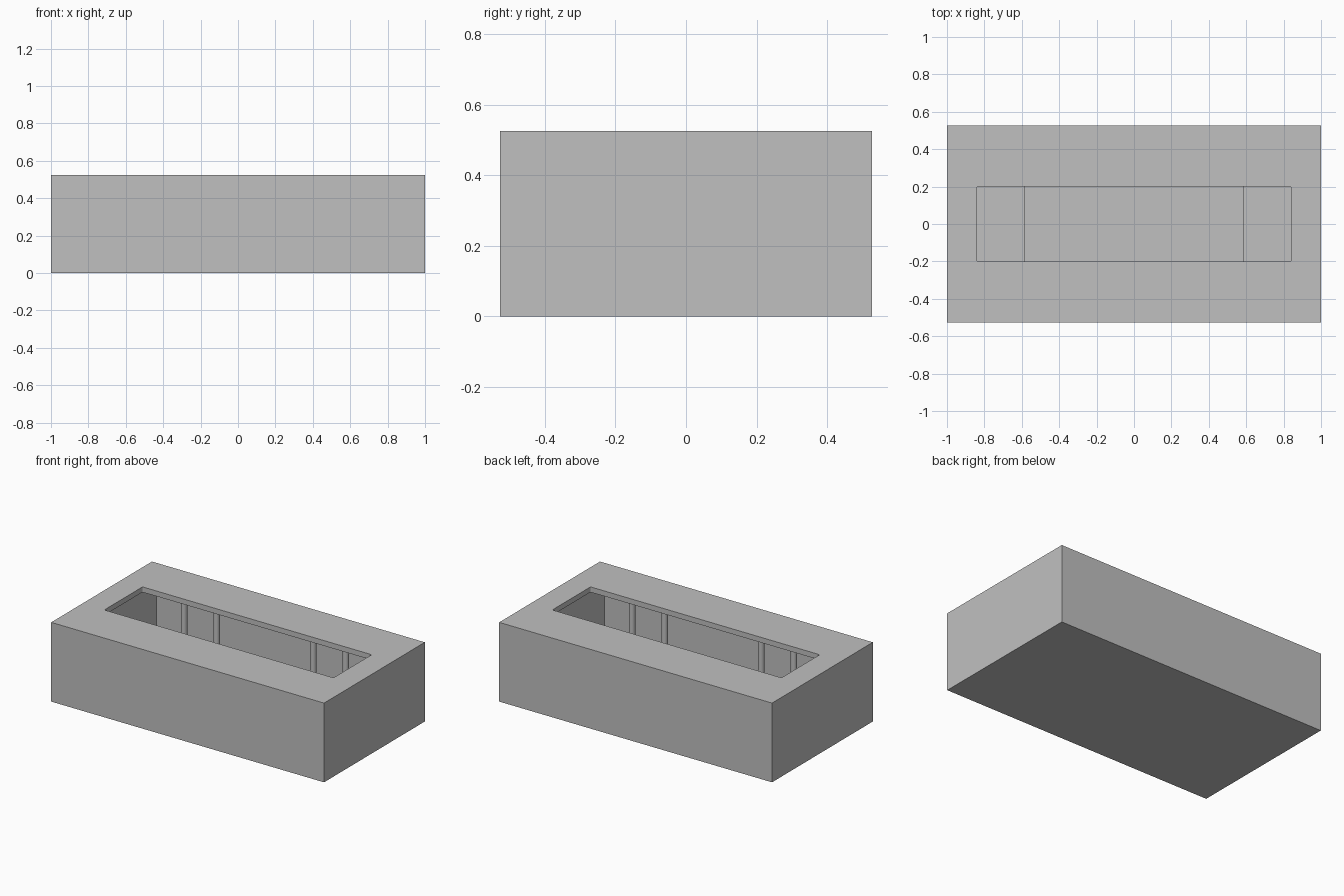
import bpy, bmesh
from mathutils import Matrix, Vector

if "Cube" in bpy.data.objects:
    bpy.data.objects.remove(bpy.data.objects["Cube"])

grey = bpy.data.materials.new("plain_grey")
grey.diffuse_color = (0.527, 0.527, 0.527, 1)
grey.use_nodes = True
grey.node_tree.nodes["Principled BSDF"].inputs["Base Color"].default_value = grey.diffuse_color


def finish(bm, name):
    me = bpy.data.meshes.new(name)
    bm.to_mesh(me)
    bm.free()
    me.materials.append(grey)
    ob = bpy.data.objects.new(name, me)
    bpy.context.collection.objects.link(ob)
    return ob


def box(name, sx, sy, z0, z1, round_corner=0):
    bm = bmesh.new()
    bmesh.ops.create_cube(bm, size=1, matrix=Matrix.Translation((0, 0, (z0 + z1) / 2))
                          @ Matrix.Diagonal((sx, sy, z1 - z0, 1)))
    if round_corner:
        upright = [e for e in bm.edges
                   if abs(e.verts[0].co.z - e.verts[1].co.z) > 0.01]
        bmesh.ops.bevel(bm, geom=upright, offset=round_corner, segments=3,
                        profile=0.5, affect='EDGES')
    return finish(bm, name)


def post(name, x, y, z0, z1, radius):
    bm = bmesh.new()
    bmesh.ops.create_cone(bm, cap_ends=True, segments=24, radius1=radius, radius2=radius,
                          depth=z1 - z0, matrix=Matrix.Translation((x, y, (z0 + z1) / 2)))
    for f in bm.faces:
        f.smooth = abs(f.normal.z) < 0.5
    for e in bm.edges:
        e.smooth = all(f.smooth for f in e.link_faces)
    return finish(bm, name)


LENGTH, WIDTH, HEIGHT = 2.0, 1.055, 0.525
LIP = HEIGHT - 0.035
FLOOR = 0.1

# Outer body, hollowed below a thin top lip with a long opening
body = box("body", LENGTH, WIDTH, 0, HEIGHT)
cavity = box("cavity_cutter", 1.76, 0.81, FLOOR, LIP)
opening = box("opening_cutter", 1.68, 0.40, LIP - 0.1, HEIGHT + 0.1, 0.008)
for cutter in (cavity, opening):
    m = body.modifiers.new(cutter.name, 'BOOLEAN')
    m.operation = 'DIFFERENCE'
    m.solver = 'EXACT'
    m.object = cutter
    cutter.hide_render = True
    cutter.display_type = 'WIRE'

# Apply the cuts and drop the helpers
bpy.context.view_layer.update()
deps = bpy.context.evaluated_depsgraph_get()
cut_mesh = bpy.data.meshes.new_from_object(body.evaluated_get(deps))
body.modifiers.clear()
body.data = cut_mesh
for cutter in (cavity, opening):
    bpy.data.objects.remove(cutter)

# Raised tray on the cavity floor
box("inner_tray", 1.175, 0.57, FLOOR, 0.15)

# Slim round posts under the lip, mirrored to all four quarters
for x in (0.354, 0.593):
    for sx in (-1, 1):
        for sy in (-1, 1):
            post("support_post", sx * x, sy * 0.283, FLOOR, LIP, 0.02)
